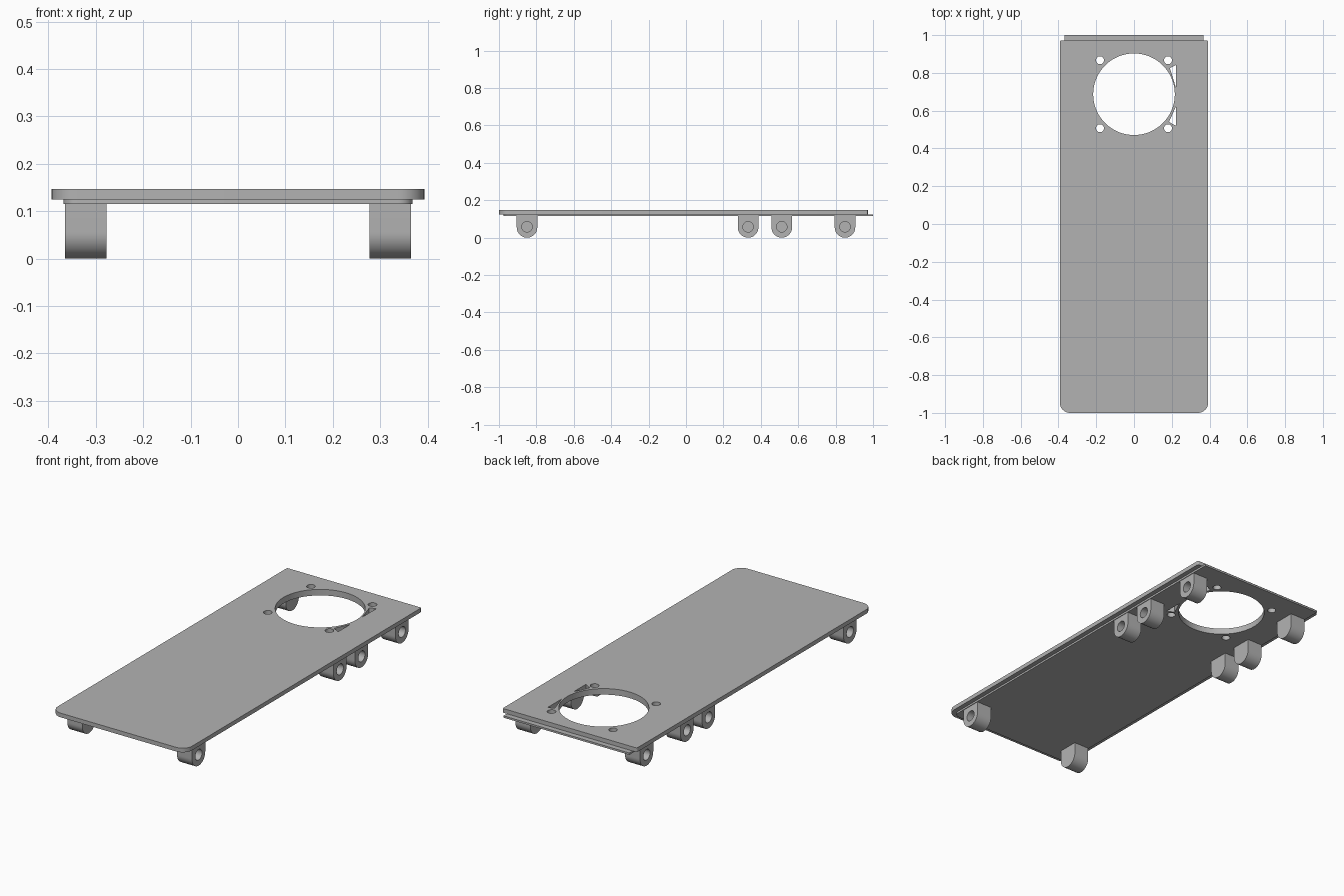
import bpy, bmesh
from math import cos, sin, pi, radians
from mathutils import Matrix, Vector

if "Cube" in bpy.data.objects:
    bpy.data.objects.remove(bpy.data.objects["Cube"])

grey = bpy.data.materials.new("grey plastic")
grey.use_nodes = True
grey.diffuse_color = (0.45, 0.45, 0.45, 1)
grey.node_tree.nodes["Principled BSDF"].inputs["Base Color"].default_value = grey.diffuse_color


def arc(cx, cy, r, a0, a1, n):
    angles = [radians(a0 + (a1 - a0) * i / n) for i in range(n + 1)]
    return [(cx + r * cos(a), cy + r * sin(a)) for a in angles]


def circle(cx, cy, r, n=48):
    return arc(cx, cy, r, 0, 360, n)[:-1]


def outline(half_width, y0, y1, front_r, back_r):
    """Rectangle with rounded front and back corners."""
    xf, xb = half_width - front_r, half_width - back_r
    return (arc(-xf, y0 + front_r, front_r, 180, 270, 10)
            + arc(xf, y0 + front_r, front_r, 270, 360, 10)
            + arc(xb, y1 - back_r, back_r, 0, 90, 4)
            + arc(-xb, y1 - back_r, back_r, 90, 180, 4))


def extrude(name, loops, z0, z1, matrix=Matrix()):
    """Solid from an outer loop and any hole loops, between two heights."""
    bm = bmesh.new()
    edges = []
    for loop in loops:
        vs = [bm.verts.new((x, y, z0)) for x, y in loop]
        edges += [bm.edges.new((a, b)) for a, b in zip(vs, vs[1:] + vs[:1])]
    bmesh.ops.triangle_fill(bm, use_beauty=True, edges=edges, normal=(0, 0, 1))
    new = bmesh.ops.extrude_face_region(bm, geom=bm.faces[:])["geom"]
    bmesh.ops.translate(bm, vec=Vector((0, 0, z1 - z0)),
                        verts=[g for g in new if isinstance(g, bmesh.types.BMVert)])
    bmesh.ops.recalc_face_normals(bm, faces=bm.faces[:])
    bm.transform(matrix)
    mesh = bpy.data.meshes.new(name)
    bm.to_mesh(mesh)
    bm.free()
    mesh.materials.append(grey)
    obj = bpy.data.objects.new(name, mesh)
    bpy.context.collection.objects.link(obj)
    return obj


def smooth(obj):
    bpy.ops.object.select_all(action="DESELECT")
    obj.select_set(True)
    bpy.context.view_layer.objects.active = obj
    bpy.ops.object.shade_smooth_by_angle(angle=radians(30))


# Openings: fan hole, four screw holes, two slots beside the fan
FAN_Y = 0.687
openings = [circle(0, FAN_Y, 0.216, 96)]
openings += [circle(sx * 0.18, FAN_Y + sy * 0.18, 0.021, 24)
             for sx in (-1, 1) for sy in (-1, 1)]
openings += [[(0.222, 0.842), (0.19, 0.825), (0.222, 0.722)],
             [(0.222, 0.622), (0.185, 0.54), (0.222, 0.52)]]

# Cover plate and the inset lip under it, which sticks out at the back
smooth(extrude("cover_plate", [outline(0.393, -1, 0.972, 0.055, 0.008)] + openings, 0.125, 0.147))
smooth(extrude("inset_lip", [outline(0.368, -0.975, 1, 0.03, 0.002)] + openings, 0.115, 0.125))

# Mounting lugs: round-bottomed blocks with a blind hole on the outer face
R = 0.055
to_side = Matrix(((0, 0, 1, 0), (1, 0, 0, 0), (0, 1, 0, 0), (0, 0, 0, 1)))
profile = [(R, 0.116)] + arc(0, R, R, 360, 180, 24) + [(-R, 0.116)]
for number, y in enumerate((-0.85, 0.332, 0.512, 0.85), 1):
    place = Matrix.Translation((0, y, 0)) @ to_side
    lug = extrude(f"mounting_lug_pair_{number}", [profile], 0.277, 0.365, place)
    cutter = extrude("hole_cutter", [circle(0, 0.058, 0.028, 32)], 0.3, 0.4, place)
    cut = lug.modifiers.new("blind hole", "BOOLEAN")
    cut.operation, cut.solver, cut.object = "DIFFERENCE", "EXACT", cutter
    bpy.context.view_layer.objects.active = lug
    bpy.ops.object.modifier_apply(modifier=cut.name)
    bpy.data.objects.remove(cutter)
    smooth(lug)
    lug.modifiers.new("both sides", "MIRROR").use_clip = False
